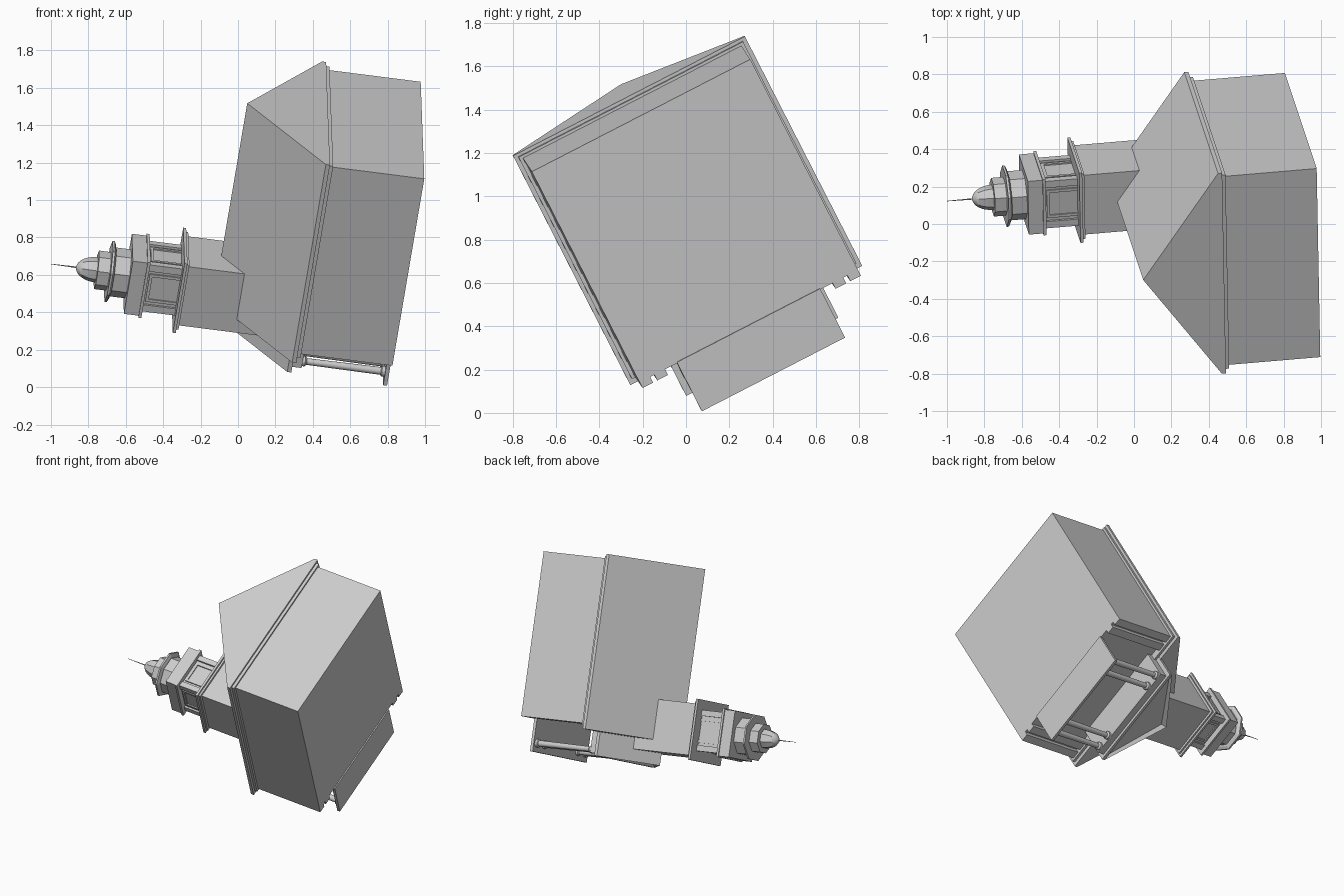
import bpy, bmesh, math
from mathutils import Matrix, Vector

cube = bpy.data.objects.get("Cube")
if cube:
    bpy.data.objects.remove(cube, do_unlink=True)

stone = bpy.data.materials.new("pale grey stone")
stone.use_nodes = True
stone.diffuse_color = (0.6, 0.6, 0.6, 1)
stone.node_tree.nodes["Principled BSDF"].inputs["Base Color"].default_value = (0.6, 0.6, 0.6, 1)

# Building frame: x = side, y = facade direction, z = steeple direction, then tipped over
facade = Vector((-0.15, 0.45, -0.88)).normalized()
side = Vector((-0.017, 0.89, 0.458))
side = (side - facade * side.dot(facade)).normalized()
up = side.cross(facade)
TIP = Matrix((side, facade, up)).transposed().to_4x4() @ Matrix.Translation((0.427, 0, 0))


def finish(name, bm, smooth=False):
    bmesh.ops.recalc_face_normals(bm, faces=bm.faces)
    bm.transform(TIP)
    mesh = bpy.data.meshes.new(name)
    bm.to_mesh(mesh)
    bm.free()
    mesh.materials.append(stone)
    ob = bpy.data.objects.new(name, mesh)
    bpy.context.collection.objects.link(ob)
    if smooth:
        bpy.ops.object.select_all(action='DESELECT')
        ob.select_set(True)
        bpy.context.view_layer.objects.active = ob
        bpy.ops.object.shade_smooth_by_angle(angle=math.radians(35))
    return ob


def add_box(bm, x0, x1, y0, y1, z0, z1):
    m = Matrix.Translation(((x0 + x1) / 2, (y0 + y1) / 2, (z0 + z1) / 2))
    m = m @ Matrix.Diagonal((x1 - x0, y1 - y0, z1 - z0, 1))
    bmesh.ops.create_cube(bm, size=1, matrix=m)


def box(name, *dims):
    bm = bmesh.new()
    add_box(bm, *dims)
    return finish(name, bm)


def square(name, half, z0, z1):
    return box(name, -half, half, TY - half, TY + half, z0, z1)


def gable(name, half, y0, y1, z0, z1, recess=0):
    bm = bmesh.new()
    pts = [(-half, z0), (half, z0), (0, z1)]
    back = [bm.verts.new((x, y0, z)) for x, z in pts]
    front = [bm.verts.new((x, y1, z)) for x, z in pts]
    bm.faces.new(back)
    face = bm.faces.new(front[::-1])
    for i in range(3):
        j = (i + 1) % 3
        bm.faces.new((back[i], back[j], front[j], front[i]))
    if recess:  # sunken pediment
        bmesh.ops.recalc_face_normals(bm, faces=bm.faces)
        bmesh.ops.inset_region(bm, faces=[face], thickness=0.035)
        bmesh.ops.translate(bm, verts=face.verts, vec=(0, -recess, 0))
    return finish(name, bm)


def lathe(name, sides, profile, x=0, y=None, smooth=False):
    y = TY if y is None else y
    bm = bmesh.new()
    rings = []
    for r, z in profile:
        ring = []
        for i in range(sides):
            a = 2 * math.pi * (i + 0.5) / sides
            ring.append(bm.verts.new((x + r * math.cos(a), y + r * math.sin(a), z)))
        rings.append(ring)
    for a, b in zip(rings, rings[1:]):
        for i in range(sides):
            j = (i + 1) % sides
            bm.faces.new((a[i], a[j], b[j], b[i]))
    bm.faces.new(rings[0][::-1])
    bm.faces.new(rings[-1])
    return finish(name, bm, smooth)


TY = -0.374  # steeple centre along the facade direction

# Main hall
box("hall_walls", -0.567, 0.567, -1.45, -0.345, -0.785, -0.25)
box("hall_frieze", -0.583, 0.583, -1.463, -0.3, -0.29, -0.268)
box("hall_cornice", -0.602, 0.602, -1.478, -0.275, -0.27, -0.248)
gable("hall_roof", 0.602, -1.478, -0.275, -0.248, 0.167)

# Paired corner pilasters on the facade
bm = bmesh.new()
for s in (-1, 1):
    for a, b in ((0.435, 0.49), (0.512, 0.567)):
        x0, x1 = sorted((s * a, s * b))
        add_box(bm, x0, x1, -0.35, -0.315, -0.785, -0.285)
finish("facade_pilasters", bm)

# Portico
box("portico_floor", -0.372, 0.372, -0.35, -0.093, -0.793, -0.772)
box("portico_beam", -0.365, 0.365, -0.35, -0.13, -0.325, -0.268)
box("portico_cornice", -0.395, 0.395, -0.35, -0.111, -0.272, -0.25)
gable("portico_roof", 0.395, -0.4, -0.111, -0.25, 0.022, recess=0.02)
for n, x in enumerate((-0.33, -0.23, 0.23, 0.33)):
    lathe("portico_column_%d" % (n + 1), 16,
          [(0.029, -0.773), (0.029, -0.755), (0.021, -0.75), (0.018, -0.35),
           (0.028, -0.34), (0.028, -0.322)], x, -0.155, True)

# Steeple base and cornice
square("tower_base", 0.178, -0.3, 0.36)
square("tower_cornice_lower", 0.195, 0.345, 0.36)
square("tower_cornice", 0.21, 0.358, 0.374)

# Belfry: core, corner posts and raised window frames on all four sides
square("belfry_core", 0.128, 0.37, 0.56)
bm = bmesh.new()
for sx in (-1, 1):
    for sy in (-1, 1):
        cx, cy = sx * 0.121, TY + sy * 0.121
        add_box(bm, cx - 0.02, cx + 0.02, cy - 0.02, cy + 0.02, 0.37, 0.56)
finish("belfry_posts", bm)
bm = bmesh.new()
for k in range(4):
    part = bmesh.new()
    for s in (-1, 1):
        add_box(part, s * 0.075 - 0.008, s * 0.075 + 0.008, 0.12, 0.136, 0.374, 0.54)
    add_box(part, -0.083, 0.083, 0.12, 0.136, 0.525, 0.541)
    part.transform(Matrix.Translation((0, TY, 0)) @ Matrix.Rotation(k * math.pi / 2, 4, 'Z'))
    tmp = bpy.data.meshes.new("belfry_frame_part")
    part.to_mesh(tmp)
    part.free()
    bm.from_mesh(tmp)
    bpy.data.meshes.remove(tmp)
finish("belfry_window_frames", bm)
square("belfry_cornice", 0.168, 0.55, 0.566)
square("belfry_attic", 0.16, 0.566, 0.645)

# Octagonal drum, lantern, dome and finial
lathe("drum", 8, [(0.132, 0.64), (0.132, 0.738)])
lathe("drum_cornice", 8, [(0.145, 0.728), (0.165, 0.738), (0.165, 0.75)])
lathe("lantern", 8, [(0.104, 0.745), (0.104, 0.815)])
dome = [(0.068 * math.cos(t * math.pi / 16), 0.815 + 0.11 * math.sin(t * math.pi / 16))
        for t in range(8)]
lathe("dome", 8, dome + [(0.004, 0.926)], smooth=True)
lathe("finial", 8, [(0.004, 0.92), (0.0015, 1.06)])
